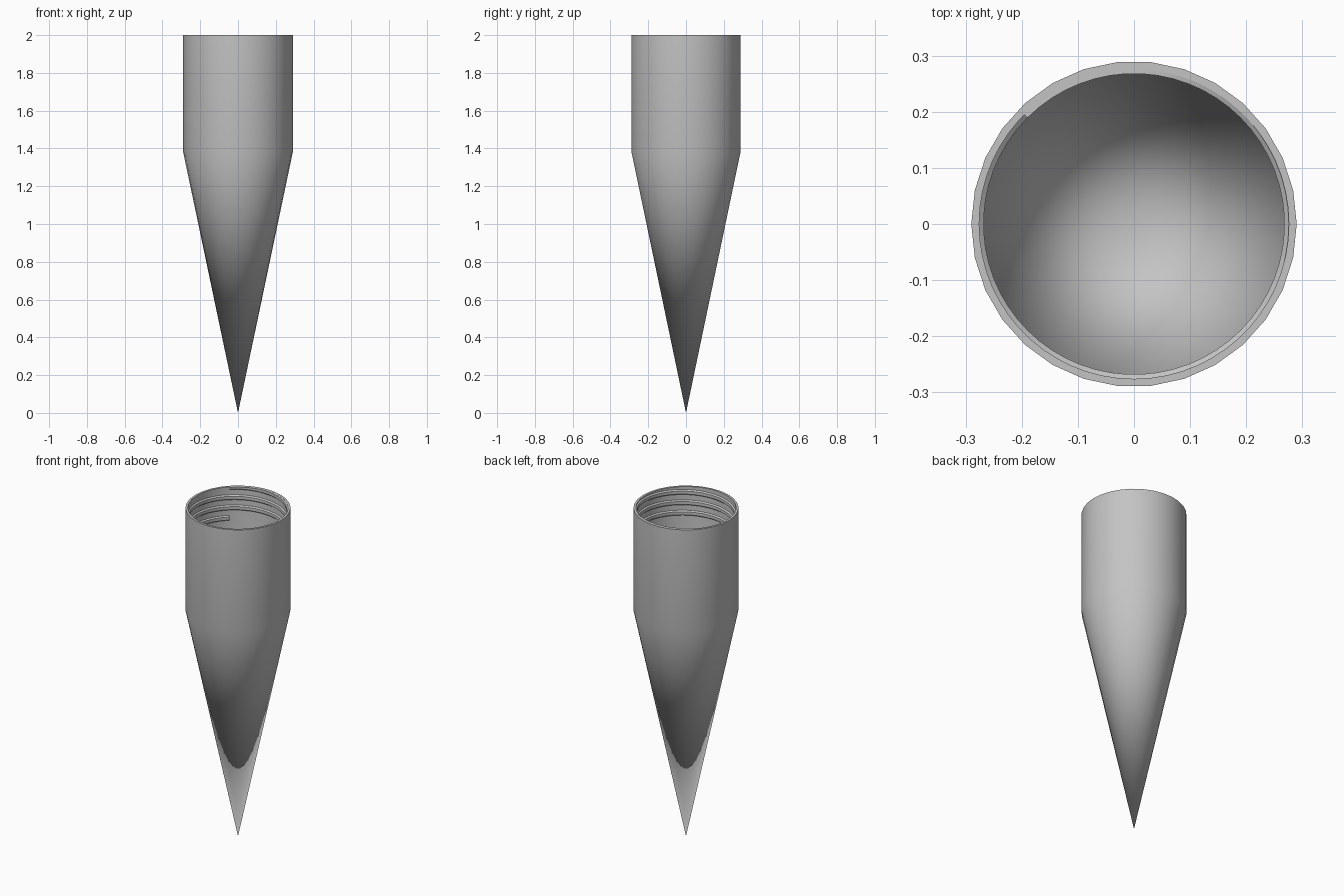
import bpy, bmesh
from math import sin, cos, radians, tau

cube = bpy.data.objects.get("Cube")
if cube:
    bpy.data.objects.remove(cube)

TOP, SHOULDER = 2.0, 1.38
OUTER, BORE, CREST = 0.29, 0.276, 0.268
PITCH, TURNS, START = 0.063, 3, radians(135)

grey = bpy.data.materials.new("plain grey")
grey.use_nodes = True
colour = (0.55, 0.55, 0.55, 1)
grey.diffuse_color = colour
grey.node_tree.nodes["Principled BSDF"].inputs["Base Color"].default_value = colour


def finish(bm, name):
    bmesh.ops.recalc_face_normals(bm, faces=bm.faces)
    mesh = bpy.data.meshes.new(name)
    bm.to_mesh(mesh)
    bm.free()
    mesh.materials.append(grey)
    obj = bpy.data.objects.new(name, mesh)
    bpy.context.collection.objects.link(obj)
    bpy.ops.object.select_all(action='DESELECT')
    obj.select_set(True)
    bpy.context.view_layer.objects.active = obj
    bpy.ops.object.shade_smooth_by_angle(angle=radians(30))
    return obj


def pointed_tube(bm, radius, sides, tip_z):
    """Straight tube that tapers to a point; returns its top edge loop."""
    rings = [[bm.verts.new((radius * cos(tau * i / sides), radius * sin(tau * i / sides), z))
              for i in range(sides)] for z in (SHOULDER, TOP)]
    tip = bm.verts.new((0, 0, tip_z))
    low, high = rings
    edges = []
    for i in range(sides):
        j = (i + 1) % sides
        bm.faces.new((tip, low[j], low[i]))
        bm.faces.new((low[i], low[j], high[j], high[i]))
        edges.append(bm.edges.get((high[i], high[j])))
    return edges


# Hollow spike: outer skin and inner bore joined by a flat rim
bm = bmesh.new()
rim = pointed_tube(bm, OUTER, 30, 0) + pointed_tube(bm, BORE, 60, 0.07)
bmesh.ops.triangle_fill(bm, edges=rim, use_beauty=True, normal=(0, 0, 1))
finish(bm, "hollow_spike")

# Screw thread inside the bore, trimmed flush with the rim
bm = bmesh.new()
profile = [(BORE + 0.003, -0.018), (CREST, -0.009), (CREST, 0.009), (BORE + 0.003, 0.018)]
steps = 60 * TURNS
sections = []
for s in range(steps + 1):
    turn = s / 60
    a = START + tau * turn
    z = TOP - PITCH * (TURNS - turn)
    sections.append([bm.verts.new((r * cos(a), r * sin(a), min(z + h, TOP)))
                     for r, h in profile])
for p, q in zip(sections, sections[1:]):
    for k in range(4):
        n = (k + 1) % 4
        bm.faces.new((p[k], p[n], q[n], q[k]))
bm.faces.new(sections[0])
bm.faces.new(sections[-1])
finish(bm, "inner_thread")
